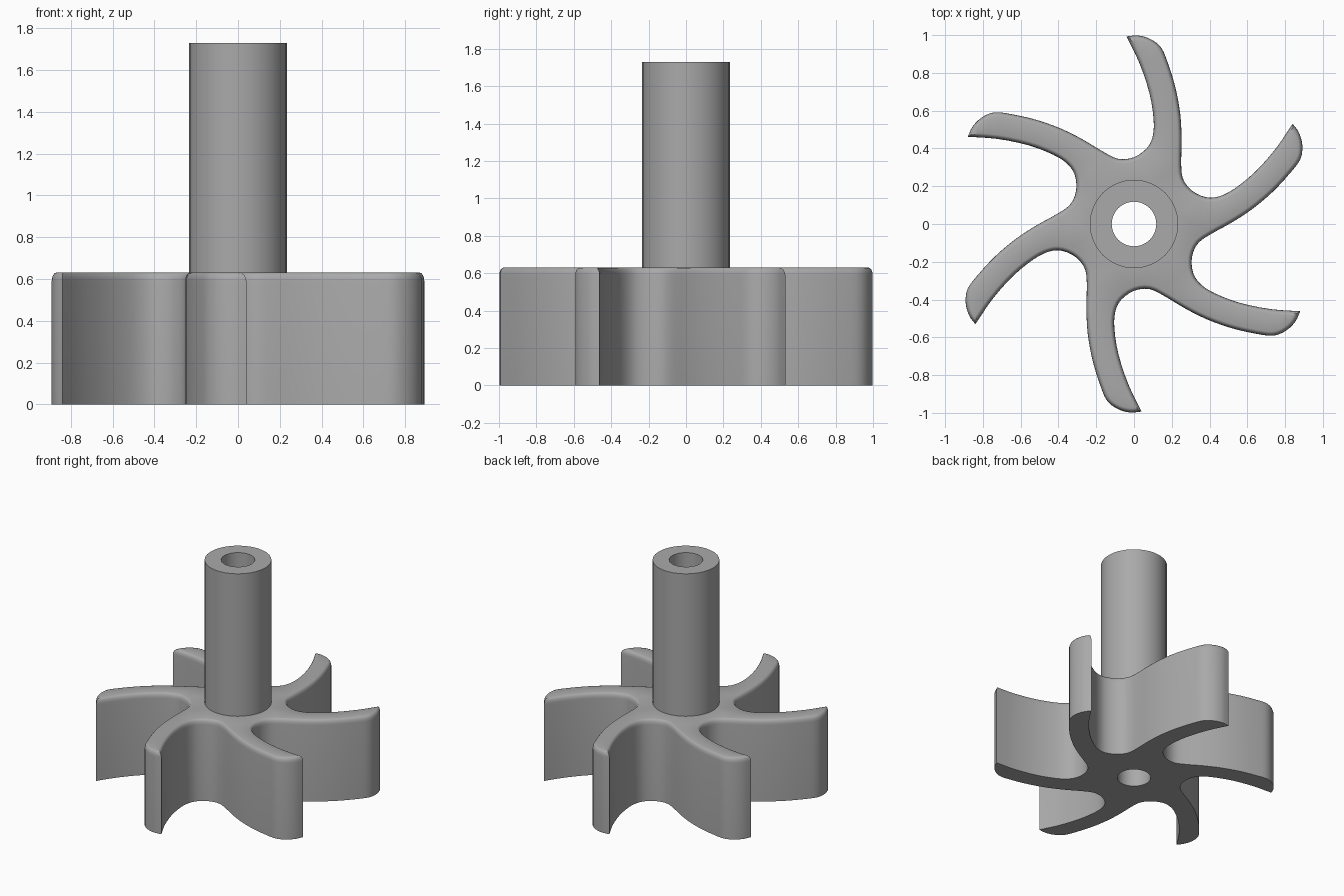
import bpy, bmesh, math
from mathutils import Vector, Matrix

cube = bpy.data.objects.get("Cube")
if cube:
    bpy.data.objects.remove(cube)

BLADES = 6
HUB_R, BORE_R = 0.234, 0.118
BASE_H, TOP_H = 0.63, 1.73
SEG = 32

grey = bpy.data.materials.new("plain grey")
grey.use_nodes = True
colour = (0.4, 0.4, 0.4, 1)
grey.diffuse_color = colour
grey.node_tree.nodes["Principled BSDF"].inputs["Base Color"].default_value = colour


def finish(name, bm):
    bmesh.ops.recalc_face_normals(bm, faces=bm.faces)
    mesh = bpy.data.meshes.new(name)
    bm.to_mesh(mesh)
    bm.free()
    mesh.materials.append(grey)
    obj = bpy.data.objects.new(name, mesh)
    bpy.context.collection.objects.link(obj)
    bpy.ops.object.select_all(action='DESELECT')
    obj.select_set(True)
    bpy.context.view_layer.objects.active = obj
    bpy.ops.object.shade_smooth_by_angle(angle=math.radians(35))
    return obj


def circle(r):
    return [Vector((r * math.cos(a), r * math.sin(a)))
            for a in (2 * math.pi * i / SEG for i in range(SEG))]


def ring(bm, points, z):
    return [bm.verts.new((p.x, p.y, z)) for p in points]


def loop_edges(bm, verts):
    return [bm.edges.get((a, b)) or bm.edges.new((a, b))
            for a, b in zip(verts, verts[1:] + verts[:1])]


def wall(bm, low, high):
    n = len(low)
    for i in range(n):
        j = (i + 1) % n
        bm.faces.new((low[i], low[j], high[j], high[i]))


def smooth_path(pts, steps=3):
    # Catmull-Rom through the points; the ends stay sharp
    pts = [Vector(p) for p in pts]
    ext = [pts[0] * 2 - pts[1]] + pts + [pts[-1] * 2 - pts[-2]]
    out = []
    for a, b, c, d in zip(ext, ext[1:], ext[2:], ext[3:]):
        for k in range(steps):
            t = k / steps
            out.append(0.5 * (2 * b + (c - a) * t + (2 * a - 5 * b + 4 * c - d) * t ** 2
                              + (3 * b - a - 3 * c + d) * t ** 3))
    return out


def inset(points, d):
    out = []
    n = len(points)
    for i, p in enumerate(points):
        u = (p - points[i - 1]).normalized()
        v = (points[(i + 1) % n] - p).normalized()
        m = Vector((-u.y - v.y, u.x + v.x)).normalized()
        scale = max(0.6, m.dot(Vector((-u.y, u.x))))
        out.append(p + m * d / scale)
    return out


# Outline of one gap between two blades, from tip corner to tip corner
tip = Vector((-0.04, 0.993))
start = Matrix.Rotation(-2 * math.pi / BLADES, 2) @ tip
sector = [start, (0.751, 0.4), (0.64, 0.275), (0.53, 0.186), (0.45, 0.146), (0.38, 0.142),
          (0.305, 0.178), (0.257, 0.245), (0.25, 0.34), (0.252, 0.45), (0.245, 0.58),
          (0.22, 0.72), (0.18, 0.85), (0.143, 0.935), (0.085, 0.98), (0.02, 0.998), tip]
path = smooth_path(sector)
outline = [Matrix.Rotation(2 * math.pi * k / BLADES, 2) @ p
           for k in range(BLADES) for p in path]

# Bladed wheel with a rounded upper rim
bm = bmesh.new()
ROUND_W, ROUND_H = 0.022, 0.04
rings = [ring(bm, outline, 0)]
for k in range(5):
    a = math.pi / 2 * k / 4
    rings.append(ring(bm, inset(outline, ROUND_W * (1 - math.cos(a))),
                      BASE_H - ROUND_H * (1 - math.sin(a))))
for low, high in zip(rings, rings[1:]):
    wall(bm, low, high)
for outer, hole_r, z in ((rings[0], BORE_R, 0), (rings[-1], HUB_R, BASE_H)):
    hole = ring(bm, circle(hole_r), z)
    bmesh.ops.triangle_fill(bm, use_beauty=True, use_dissolve=False, normal=(0, 0, 1),
                            edges=loop_edges(bm, outer) + loop_edges(bm, hole))
finish("bladed_wheel", bm)

# Hollow shaft, its bore running down through the wheel
bm = bmesh.new()
profile = [(HUB_R, BASE_H), (HUB_R, TOP_H), (BORE_R, TOP_H), (BORE_R, 0)]
rings = [ring(bm, circle(r), z) for r, z in profile]
for low, high in zip(rings, rings[1:]):
    wall(bm, low, high)
shaft = finish("hollow_shaft", bm)
